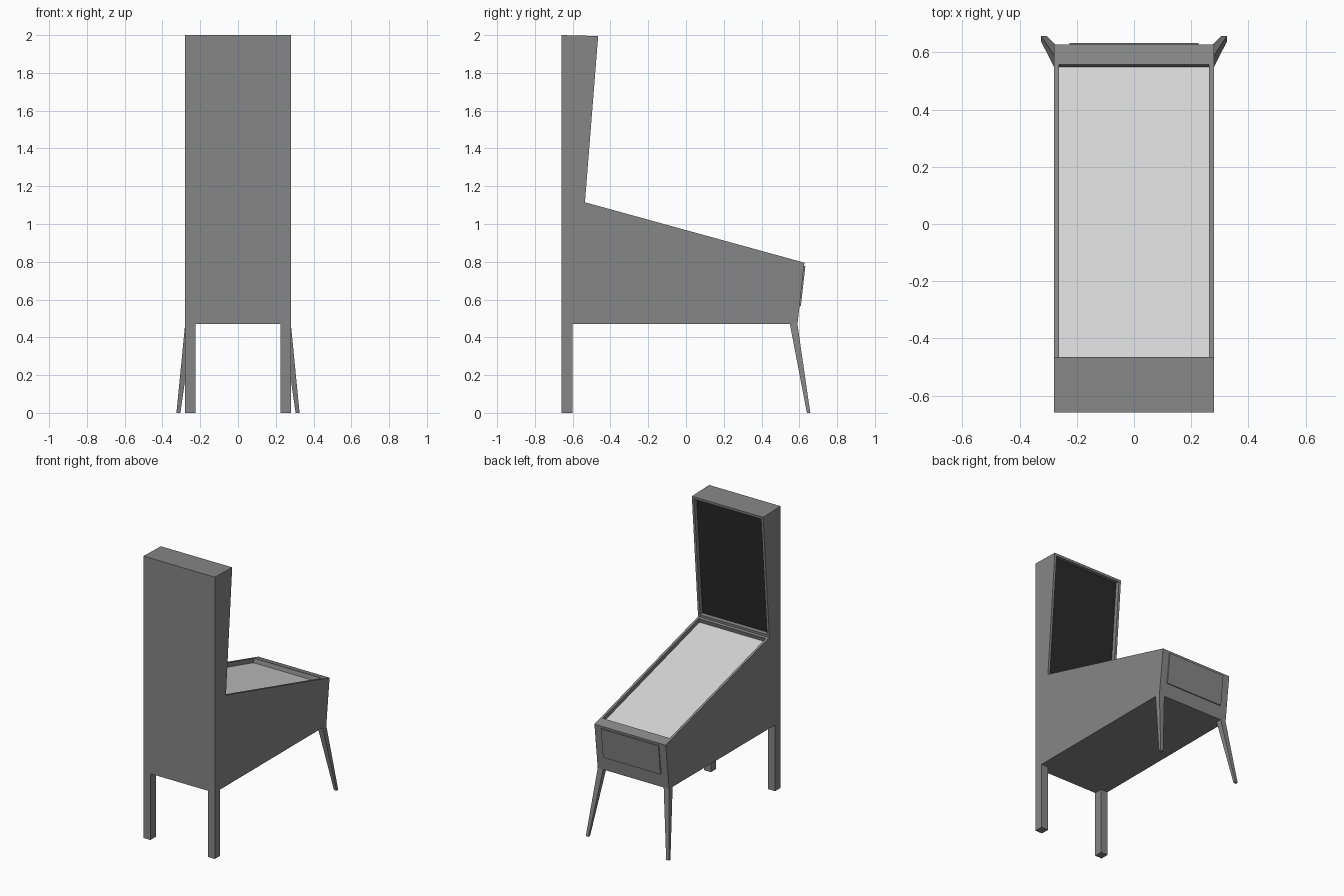
import bpy, bmesh
from mathutils import Vector

if "Cube" in bpy.data.objects:
    bpy.data.objects.remove(bpy.data.objects["Cube"])


def material(name, value):
    m = bpy.data.materials.new(name)
    m.use_nodes = True
    color = (value, value, value, 1)
    m.diffuse_color = color
    m.node_tree.nodes["Principled BSDF"].inputs["Base Color"].default_value = color
    return m


GREY = material("cabinet grey", 0.24)
PALE = material("playfield pale grey", 0.68)
DARK = material("backglass black", 0.022)
W = 0.28


def finish(name, bm, mats):
    bmesh.ops.recalc_face_normals(bm, faces=bm.faces)
    mesh = bpy.data.meshes.new(name)
    bm.to_mesh(mesh)
    bm.free()
    obj = bpy.data.objects.new(name, mesh)
    bpy.context.collection.objects.link(obj)
    for m in mats:
        mesh.materials.append(m)
    return obj


def loft(name, lower, upper, mat):
    """Closed solid between two matching rings of points."""
    bm = bmesh.new()
    a = [bm.verts.new(p) for p in lower]
    b = [bm.verts.new(p) for p in upper]
    bm.faces.new(a)
    bm.faces.new(b)
    for i in range(len(a)):
        j = (i + 1) % len(a)
        bm.faces.new((a[i], a[j], b[j], b[i]))
    return finish(name, bm, [mat])


def rect(x0, x1, y0, y1, z):
    return [(x0, y0, z), (x1, y0, z), (x1, y1, z), (x0, y1, z)]


def recess(bm, face, rim, depth, slot, front_shift=0.0):
    """Sink a panel into a face, leaving a rim that may be wider at the front."""
    bmesh.ops.inset_individual(bm, faces=[face], thickness=rim)
    if front_shift:
        mid = face.calc_center_median()
        edge = Vector((0, 1.16, -0.32)).normalized()
        for v in face.verts:
            if v.co.y > mid.y:
                v.co -= edge * front_shift
    normal = face.normal.copy()
    panel = bmesh.ops.extrude_face_region(bm, geom=[face])["geom"]
    verts = [g for g in panel if isinstance(g, bmesh.types.BMVert)]
    bmesh.ops.translate(bm, verts=verts, vec=-normal * depth)
    for g in panel:
        if isinstance(g, bmesh.types.BMFace):
            g.material_index = slot
    if face.is_valid:
        bm.faces.remove(face)


# Cabinet and head in one side profile, with sunken playfield and backglass
profile = [(-0.66, 0.47), (-0.66, 2.0), (-0.465, 1.995),
           (-0.535, 1.115), (0.627, 0.795), (0.59, 0.47)]
bm = bmesh.new()
side = bm.faces.new([bm.verts.new((-W, y, z)) for y, z in profile])
out = bmesh.ops.extrude_face_region(bm, geom=[side])["geom"]
bmesh.ops.translate(bm, vec=(2 * W, 0, 0),
                    verts=[g for g in out if isinstance(g, bmesh.types.BMVert)])
bmesh.ops.recalc_face_normals(bm, faces=bm.faces)
bm.normal_update()
sloped = [f for f in bm.faces if f.normal.z > 0.9 and f.calc_center_median().z < 1.2]
glass = [f for f in bm.faces if f.normal.y > 0.9 and f.calc_center_median().z > 1.2]
recess(bm, sloped[0], 0.024, 0.03, 1, front_shift=0.055)
recess(bm, glass[0], 0.024, 0.028, 2)
finish("cabinet", bm, [GREY, PALE, DARK])


# Door plate lying on the sloping end panel
def door_ring(z, out):
    y = 0.59 + 0.114 * (z - 0.47)
    return rect(-0.226, 0.226, y - 0.01, y + out, z)


loft("door_plate", door_ring(0.565, 0.007), door_ring(0.778, 0.007), GREY)

# Straight legs under the head, splayed tapering legs at the other end
for s, label in ((1, "left"), (-1, "right")):
    loft(label + "_straight_leg",
         rect(s * 0.225, s * W, -0.66, -0.6, 0),
         rect(s * 0.225, s * W, -0.66, -0.6, 0.47), GREY)
    loft(label + "_splayed_leg",
         rect(s * 0.305, s * 0.326, 0.64, 0.658, 0),
         rect(s * 0.238, s * W, 0.55, 0.59, 0.47), GREY)
